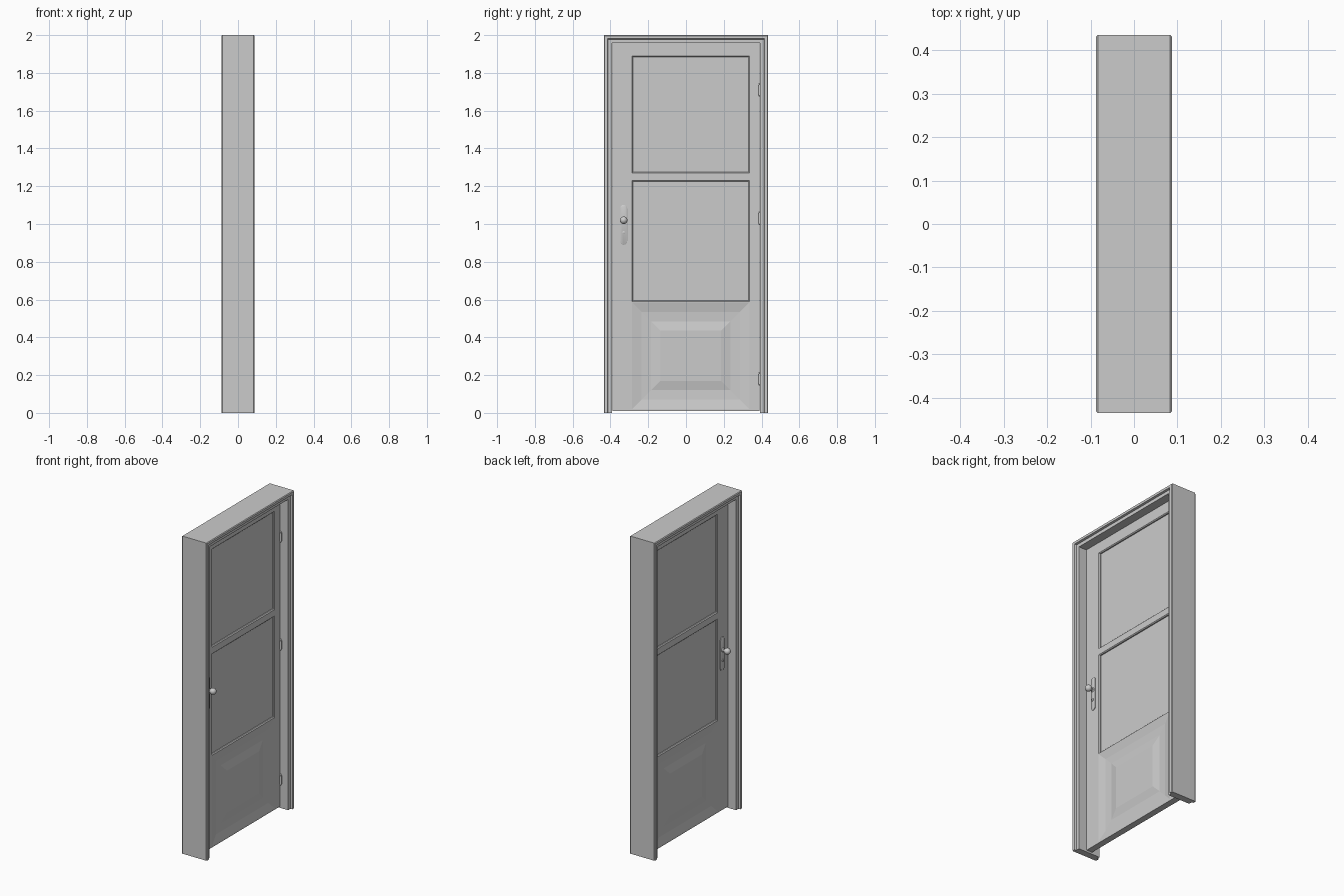
import bpy, bmesh, math
from mathutils import Matrix

if "Cube" in bpy.data.objects:
    bpy.data.objects.remove(bpy.data.objects["Cube"])


def finish(name, bm, smooth=False):
    bmesh.ops.remove_doubles(bm, verts=bm.verts, dist=1e-5)
    bmesh.ops.recalc_face_normals(bm, faces=bm.faces)
    mesh = bpy.data.meshes.new(name)
    bm.to_mesh(mesh)
    bm.free()
    ob = bpy.data.objects.new(name, mesh)
    bpy.context.collection.objects.link(ob)
    if smooth:
        bpy.context.view_layer.objects.active = ob
        ob.select_set(True)
        bpy.ops.object.shade_smooth_by_angle(angle=math.radians(40))
        ob.select_set(False)
    return ob


def poly(bm, pts):
    return bm.faces.new([bm.verts.new(p) for p in pts])


# Door frame: moulded profile swept up, across and down with mitred corners
half = [(0, 0.083), (0.004, 0.0875), (0.019, 0.0875), (0.022, 0.075), (0.043, 0.075)]
profile = half + [(t, -x) for t, x in reversed(half)]
bm = bmesh.new()
rings = []
for sy, top in ((-1, 0), (-1, 1), (1, 1), (1, 0)):
    rings.append([bm.verts.new((x, sy * (0.435 - t), (2 - t) * top)) for t, x in profile])
n = len(profile)
for a, b in zip(rings, rings[1:]):
    for i in range(n):
        j = (i + 1) % n
        bm.faces.new((a[i], a[j], b[j], b[i]))
bm.faces.new(rings[0])
bm.faces.new(rings[-1])
finish("door_frame", bm)

# Door leaf: rail and stile grid, panel cells filled with nested (inset, depth) rings
ys = [-0.39, -0.285, 0.335, 0.39]
zs = [0.01, 0.02, 0.585, 0.59, 1.23, 1.27, 1.89, 1.958]
T = 0.02
window = [(0, T), (0.005, 0.015), (0.005, 0.008)]
raised = [(0, T), (0.05, 0.011), (0.1, 0.009), (0.15, 0.018)]
panels = {(1, 1): raised, (1, 3): window, (1, 5): window}
bm = bmesh.new()


def rect(x, y0, y1, z0, z1):
    return [(x, y0, z0), (x, y1, z0), (x, y1, z1), (x, y0, z1)]


for s in (-1, 1):
    for i in range(3):
        for k in range(7):
            cell = (ys[i], ys[i + 1], zs[k], zs[k + 1])
            steps = panels.get((i, k), [(0, T)])
            loops = [rect(s * d, cell[0] + m, cell[1] - m, cell[2] + m, cell[3] - m)
                     for m, d in steps]
            for a, b in zip(loops, loops[1:]):
                for e in range(4):
                    f = (e + 1) % 4
                    poly(bm, (a[e], a[f], b[f], b[e]))
            poly(bm, loops[-1])
for y in (ys[0], ys[-1]):
    for z0, z1 in zip(zs, zs[1:]):
        poly(bm, ((-T, y, z0), (T, y, z0), (T, y, z1), (-T, y, z1)))
for z in (zs[0], zs[-1]):
    for y0, y1 in zip(ys, ys[1:]):
        poly(bm, ((-T, y0, z), (T, y0, z), (T, y1, z), (-T, y1, z)))
finish("door_leaf", bm)


# Turned parts: (distance, radius) profile revolved about an axis
def lathe(name, pts, matrix, seg=24):
    bm = bmesh.new()
    rows = [[bm.verts.new((r * math.cos(2 * math.pi * i / seg),
                           r * math.sin(2 * math.pi * i / seg), h)) for i in range(seg)]
            for h, r in pts]
    for a, b in zip(rows, rows[1:]):
        for i in range(seg):
            j = (i + 1) % seg
            bm.faces.new((a[i], a[j], b[j], b[i]))
    bm.faces.new(rows[0])
    bm.faces.new(rows[-1])
    bm.transform(matrix)
    return finish(name, bm, True)


# Hinges with small finials
for k, z in enumerate((0.18, 1.03, 1.71)):
    pts = [(-0.036, 0.002), (-0.031, 0.005), (-0.027, 0.004), (-0.027, 0.007),
           (0.027, 0.007), (0.027, 0.004), (0.031, 0.005), (0.036, 0.002)]
    lathe(f"hinge_{k + 1}", pts, Matrix.Translation((0.024, 0.39, z)), 16)

# Knobs, back plates and key cylinders on both sides
R = 0.02
ball = [(0.037 + R * math.sin(a), R * math.cos(a))
        for a in (math.radians(-62 + 150 * i / 12) for i in range(13))]
knob = [(0.004, 0.014), (0.010, 0.012), (0.012, 0.009)] + ball
for s, side in ((1, "front"), (-1, "rear")):
    turn = Matrix.Rotation(s * math.pi / 2, 4, 'Y')
    lathe(f"knob_{side}", knob, Matrix.Translation((s * T, -0.33, 1.02)) @ turn)
    lathe(f"key_cylinder_{side}", [(0.003, 0.008), (0.010, 0.008), (0.011, 0.006)],
          Matrix.Translation((s * T, -0.33, 0.955)) @ turn, 16)
    bm = bmesh.new()
    loops = []
    for x, r in ((0.018, 0.019), (0.024, 0.019), (0.026, 0.016)):
        loop = []
        for i in range(26):
            a = math.pi * (i if i < 13 else i - 1) / 12
            zc = 1.082 if i < 13 else 0.909
            loop.append((s * x, -0.33 + r * math.cos(a), zc + r * math.sin(a)))
        loops.append([bm.verts.new(p) for p in loop])
    for a, b in zip(loops, loops[1:]):
        for i in range(26):
            j = (i + 1) % 26
            bm.faces.new((a[i], a[j], b[j], b[i]))
    bm.faces.new(loops[0])
    bm.faces.new(loops[-1])
    finish(f"knob_plate_{side}", bm, True)
